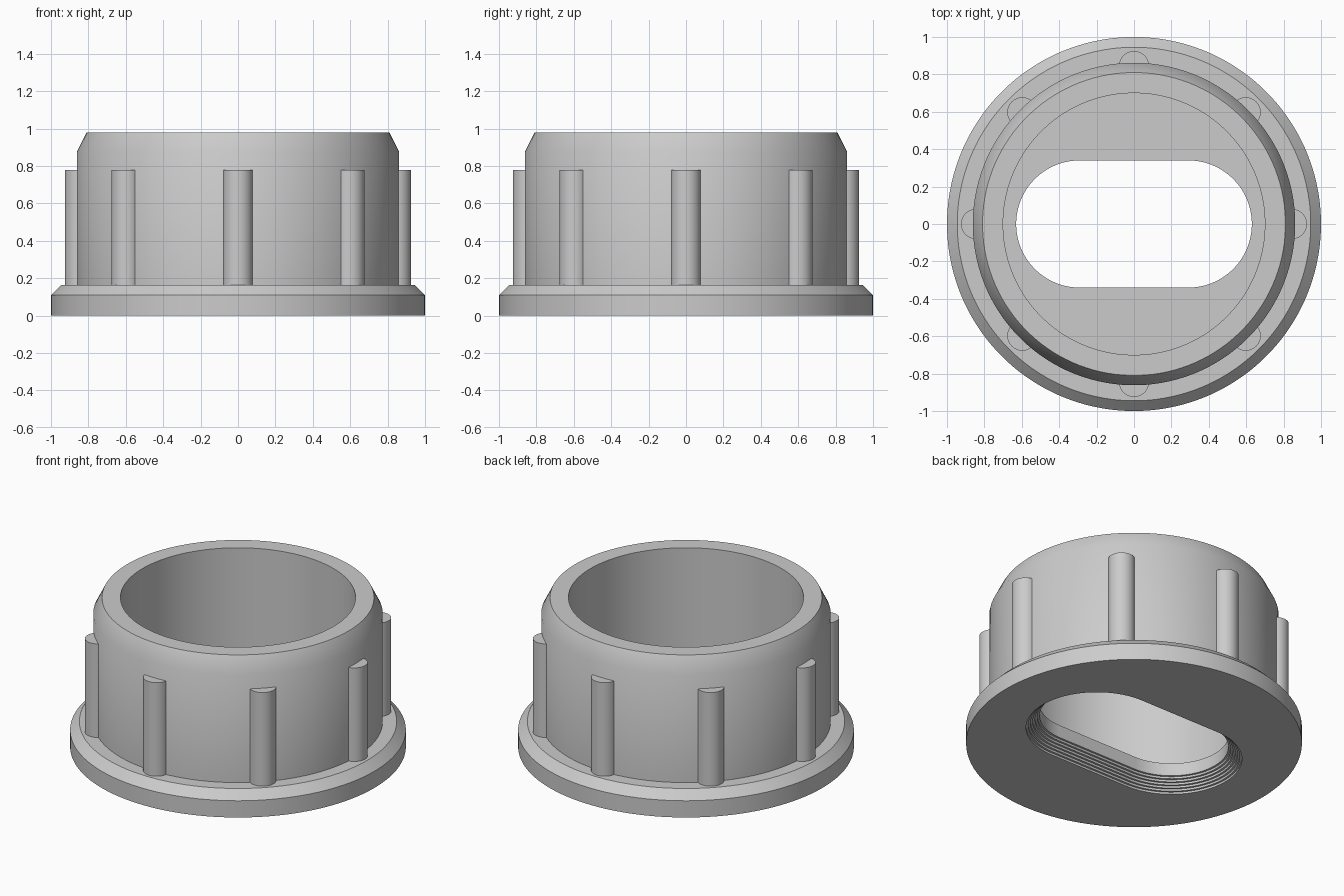
import bpy
import bmesh
from math import cos, sin, pi, radians, copysign

cube = bpy.data.objects.get("Cube")
if cube:
    bpy.data.objects.remove(cube, do_unlink=True)

grey = bpy.data.materials.new("plain grey")
grey.use_nodes = True
colour = (0.6, 0.6, 0.6, 1)
grey.diffuse_color = colour
grey.node_tree.nodes["Principled BSDF"].inputs["Base Color"].default_value = colour

SIDES = 128
SLOT_STRAIGHT = 0.29   # half length of the slot's straight edges
SLOT_RADIUS = 0.34
FLOOR = 0.165
STEPS, STEP = 6, 0.0135


def finish(bm, name):
    bmesh.ops.recalc_face_normals(bm, faces=bm.faces[:])
    mesh = bpy.data.meshes.new(name)
    bm.to_mesh(mesh)
    bm.free()
    mesh.materials.append(grey)
    obj = bpy.data.objects.new(name, mesh)
    bpy.context.collection.objects.link(obj)
    bpy.ops.object.select_all(action='DESELECT')
    obj.select_set(True)
    bpy.context.view_layer.objects.active = obj
    bpy.ops.object.shade_smooth_by_angle(angle=radians(30))
    return obj


def ring(bm, radius, z, straight=0.0):
    """Circle, or a long slot outline when straight is above zero."""
    verts = []
    for i in range(SIDES):
        a = 2 * pi * (i + 0.5) / SIDES
        x = radius * cos(a) + copysign(straight, cos(a))
        verts.append(bm.verts.new((x, radius * sin(a), z)))
    return verts


# Cup with flange: outer wall, rim, inner wall and floor
sections = [(1.0, 0.0), (1.0, 0.11), (0.945, FLOOR), (0.862, FLOOR), (0.862, 0.875),
            (0.81, 0.98), (0.70, 0.98), (0.70, FLOOR)]
sections = [(r, z, 0.0) for r, z in sections]

# Slot through the floor, widening downwards in small steps
sections.append((SLOT_RADIUS, FLOOR, SLOT_STRAIGHT))
for i in range(STEPS):
    z = (STEPS - i) * STEP
    sections.append((SLOT_RADIUS + i * STEP, z, SLOT_STRAIGHT))
    sections.append((SLOT_RADIUS + (i + 1) * STEP, z, SLOT_STRAIGHT))
sections.append((SLOT_RADIUS + STEPS * STEP, 0.0, SLOT_STRAIGHT))

bm = bmesh.new()
rings = [ring(bm, *s) for s in sections]
for k, lower in enumerate(rings):
    upper = rings[(k + 1) % len(rings)]
    for i in range(SIDES):
        j = (i + 1) % SIDES
        bm.faces.new((lower[i], lower[j], upper[j], upper[i]))
finish(bm, "flanged_cup")

# Eight round grip ribs set into the outer wall
for n in range(8):
    a = n * pi / 4
    bm = bmesh.new()
    bmesh.ops.create_cone(bm, cap_ends=True, segments=32, radius1=0.08, radius2=0.08, depth=0.63)
    bmesh.ops.translate(bm, vec=(0.845 * cos(a), 0.845 * sin(a), 0.465), verts=bm.verts[:])
    finish(bm, f"grip_rib_{n + 1}")
